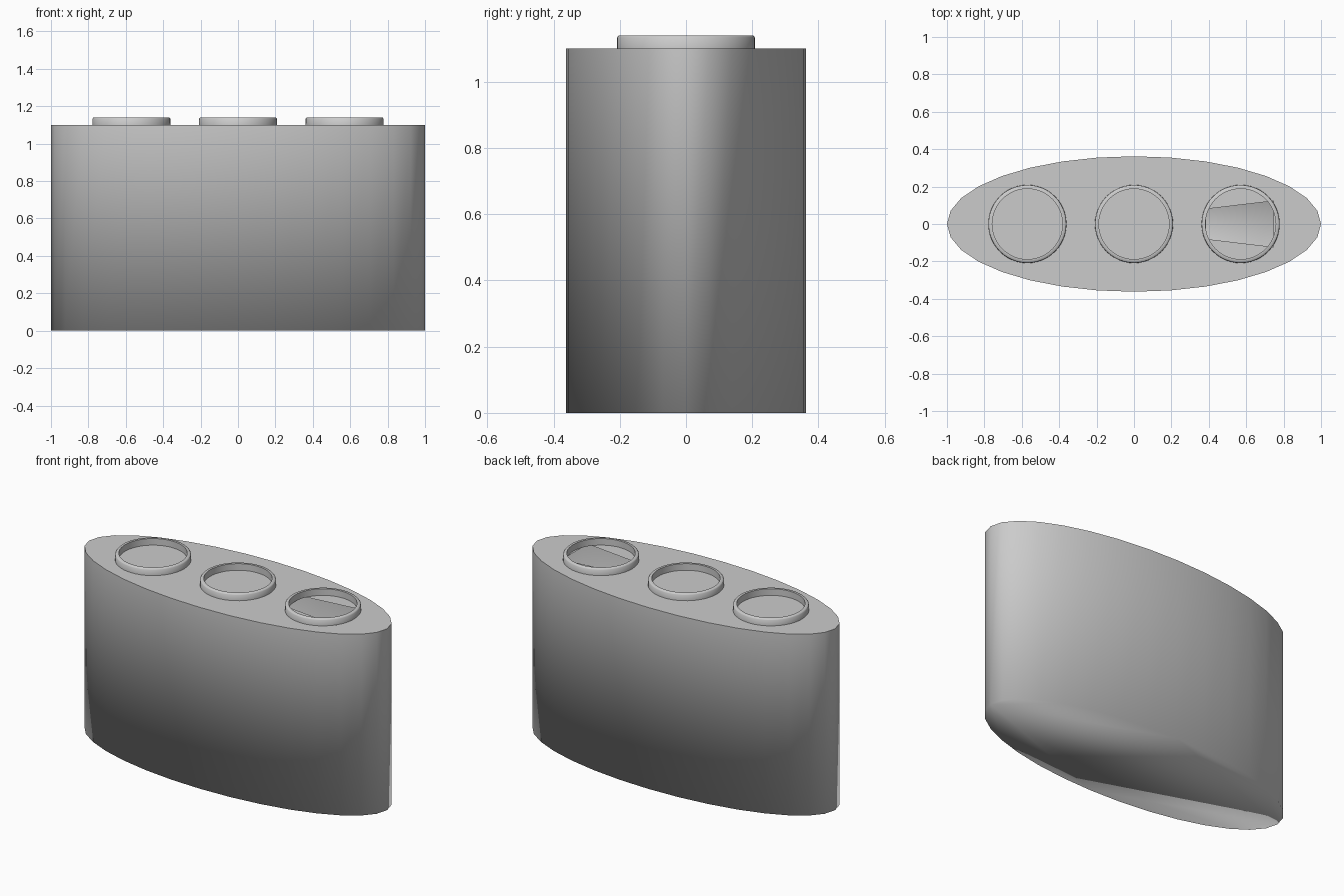
import bpy, bmesh
from math import cos, sin, pi

if "Cube" in bpy.data.objects:
    bpy.data.objects.remove(bpy.data.objects["Cube"])

HEIGHT, RIM_TOP = 1.10, 1.14


def finish(bm, name):
    bmesh.ops.recalc_face_normals(bm, faces=bm.faces)
    for f in bm.faces:
        f.smooth = True
    mesh = bpy.data.meshes.new(name)
    bm.to_mesh(mesh)
    bm.free()
    ob = bpy.data.objects.new(name, mesh)
    bpy.context.collection.objects.link(ob)
    return ob


def loop(bm, rx, ry, z, n=32, cx=0):
    return [bm.verts.new((cx + rx * cos(2 * pi * i / n), ry * sin(2 * pi * i / n), z))
            for i in range(n)]


def bridge(bm, a, b):
    n = len(a)
    return [bm.faces.new((a[i], a[(i + 1) % n], b[(i + 1) % n], b[i])) for i in range(n)]


# Hollow oval body: the bottom edge is softly shaded, the top edge is crisp
bm = bmesh.new()
low, high = loop(bm, 1, 0.362, 0), loop(bm, 1, 0.362, HEIGHT)
bm.faces.new(low[::-1])
bridge(bm, low, high)
# Tapered slot through the lid, inside the right-hand rim
slot = [bm.verts.new((x, y, HEIGHT)) for x, y in
        ((0.385, -0.08), (0.745, -0.123), (0.745, 0.123), (0.385, 0.08))]
slot_edges = [bm.edges.new((slot[i], slot[(i + 1) % 4])) for i in range(4)]
rim_edges = [bm.edges.get((high[i], high[(i + 1) % 32])) for i in range(32)]
bmesh.ops.triangle_fill(bm, use_beauty=True, edges=rim_edges + slot_edges, normal=(0, 0, 1))
for e in rim_edges:
    e.smooth = False
finish(bm, "bin_body")

# Three raised rims with slightly rounded outer top edges
PROFILE = ((0.188, HEIGHT), (0.188, RIM_TOP), (0.203, RIM_TOP),
           (0.208, RIM_TOP - 0.006), (0.209, HEIGHT))
for label, cx in (("left", -0.57), ("middle", 0), ("right", 0.57)):
    bm = bmesh.new()
    rings = [loop(bm, r, r, z, 48, cx) for r, z in PROFILE]
    for a, b in zip(rings, rings[1:] + rings[:1]):
        bridge(bm, a, b)
    ob = finish(bm, label + "_opening_rim")
    bpy.ops.object.select_all(action='DESELECT')
    ob.select_set(True)
    bpy.context.view_layer.objects.active = ob
    bpy.ops.object.shade_smooth_by_angle(angle=0.9)
